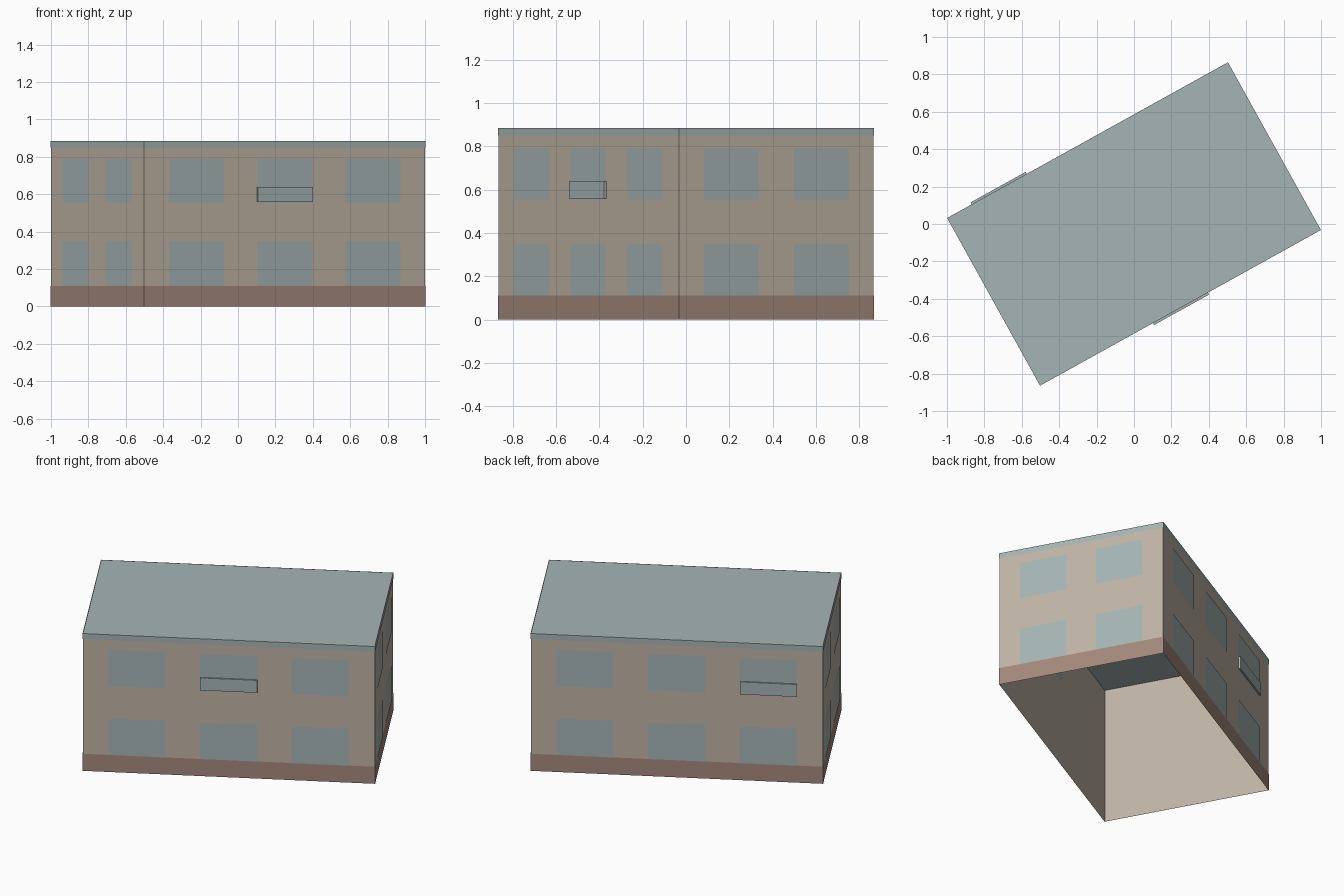
import bpy
import bmesh
from math import radians
from mathutils import Matrix, Vector

if "Cube" in bpy.data.objects:
    bpy.data.objects.remove(bpy.data.objects["Cube"], do_unlink=True)

LENGTH, DEPTH, HEIGHT = 1.717, 1.025, 0.885
BASE_TOP, TRIM_BOTTOM = 0.11, 0.85
TURN = Matrix.Rotation(radians(29), 4, "Z")


def material(name, rgb):
    linear = [((c / 255 + 0.055) / 1.055) ** 2.4 for c in rgb] + [1]
    mat = bpy.data.materials.new(name)
    mat.use_nodes = True
    mat.diffuse_color = linear
    mat.node_tree.nodes["Principled BSDF"].inputs["Base Color"].default_value = linear
    return mat


plaster = material("beige plaster", (191, 179, 164))
slate = material("blue grey", (166, 180, 180))
brick = material("red brown base", (164, 136, 123))


def finish(name, bm, *mats):
    bm.transform(TURN)
    mesh = bpy.data.meshes.new(name)
    bm.to_mesh(mesh)
    bm.free()
    for mat in mats:
        mesh.materials.append(mat)
    obj = bpy.data.objects.new(name, mesh)
    bpy.context.collection.objects.link(obj)


def wall_frame(side):
    """Frame of one wall: x runs along it, -y points out of it."""
    half = (DEPTH if side % 2 == 0 else LENGTH) / 2
    return Matrix.Rotation(radians(90 * side), 4, "Z") @ Matrix.Translation((0, -half, 0))


def panel(bm, side, centre, width, low, high, lift):
    """Flat outward-facing panel lying just in front of a wall."""
    frame = wall_frame(side)
    left, right = centre - width / 2, centre + width / 2
    corners = [(left, low), (right, low), (right, high), (left, high)]
    bm.faces.new([bm.verts.new(frame @ Vector((x, -lift, z))) for x, z in corners])


# Hollow block with a flat roof and an open underside
bm = bmesh.new()
bmesh.ops.create_cube(bm, size=1)
bmesh.ops.scale(bm, vec=(LENGTH, DEPTH, HEIGHT), verts=bm.verts)
bmesh.ops.translate(bm, vec=(0, 0, HEIGHT / 2), verts=bm.verts)
bm.normal_update()
for face in list(bm.faces):
    if face.normal.z < -0.5:
        bm.faces.remove(face)
    elif face.normal.z > 0.5:
        face.material_index = 1
finish("walls_and_roof", bm, plaster, slate)

# Bands around the foot and the eaves
for name, low, high, mat in (("base_band", 0, BASE_TOP, brick),
                             ("roof_trim", TRIM_BOTTOM, HEIGHT, slate)):
    bm = bmesh.new()
    for side in range(4):
        span = LENGTH if side % 2 == 0 else DEPTH
        panel(bm, side, 0, span + 0.004, low, high, 0.002)
    finish(name, bm, mat)

# Two storeys of windows: three per long wall, two per short wall
bm = bmesh.new()
for side in range(4):
    long_wall = side % 2 == 0
    centres = (-0.54, 0, 0.54) if long_wall else (-0.238, 0.238)
    for centre in centres:
        for low, high in ((BASE_TOP, 0.347), (0.555, 0.79)):
            panel(bm, side, centre, 0.336 if long_wall else 0.29, low, high, 0.003)
finish("windows", bm, slate)

# One shallow balcony guard on each long wall
for name, side, centre in (("front_balcony_guard", 0, 0), ("back_balcony_guard", 2, 0.54)):
    bm = bmesh.new()
    place = wall_frame(side) @ Matrix.Translation((centre, -0.006, 0.598))
    bmesh.ops.create_cube(bm, size=1, matrix=place @ Matrix.Diagonal((0.336, 0.012, 0.08, 1)))
    finish(name, bm, slate)
